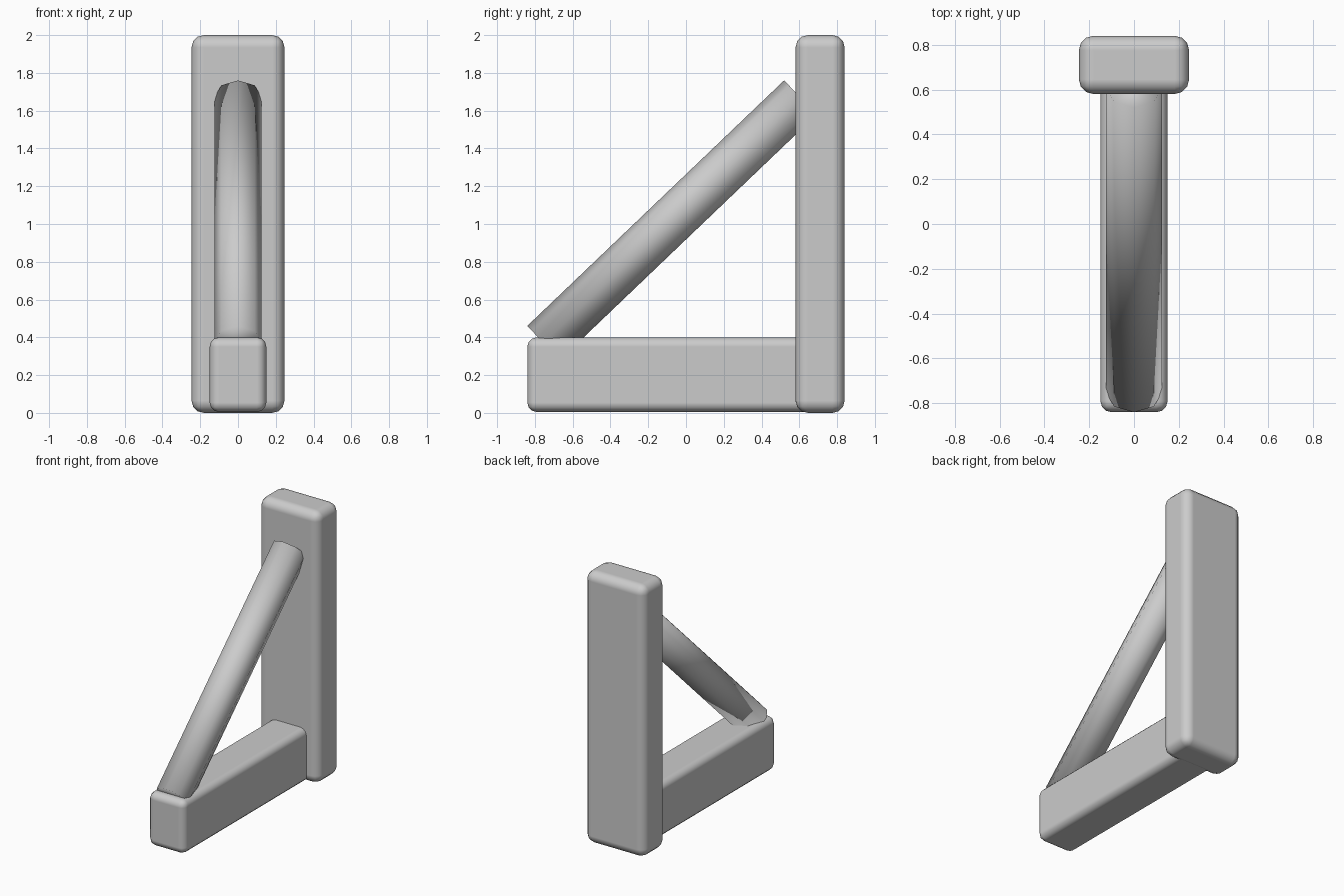
import bpy
from mathutils import Vector

if "Cube" in bpy.data.objects:
    bpy.data.objects.remove(bpy.data.objects["Cube"])

grey = bpy.data.materials.new("light_grey")
grey.diffuse_color = (0.6, 0.6, 0.6, 1)
grey.use_nodes = True
grey.node_tree.nodes["Principled BSDF"].inputs["Base Color"].default_value = grey.diffuse_color


def rounded_block(name, lo, hi, width):
    lo, hi = Vector(lo), Vector(hi)
    bpy.ops.mesh.primitive_cube_add(size=1, location=(lo + hi) / 2)
    ob = bpy.context.object
    ob.name = name
    ob.scale = hi - lo
    bpy.ops.object.transform_apply(location=False, rotation=False, scale=True)
    ob.data.materials.append(grey)
    bpy.ops.object.shade_smooth()
    bevel = ob.modifiers.new("rounded_edges", 'BEVEL')
    bevel.width = width
    bevel.segments = 3
    bevel.harden_normals = True
    return ob


# Upright post and horizontal arm
rounded_block("post", (-0.246, 0.58, 0), (0.246, 0.84, 2), 0.065)
rounded_block("arm", (-0.15, -0.84, 0.005), (0.15, 0.68, 0.4), 0.05)

# Eight-sided diagonal brace, smooth shaded over its end caps
low, high = Vector((0, -0.754, 0.37)), Vector((0, 0.606, 1.67))
axis = high - low
bpy.ops.mesh.primitive_cylinder_add(vertices=8, radius=0.125, depth=axis.length,
                                    location=(low + high) / 2)
brace = bpy.context.object
brace.name = "brace"
brace.rotation_mode = 'QUATERNION'
brace.rotation_quaternion = Vector((0, 0, 1)).rotation_difference(axis)
brace.data.materials.append(grey)
bpy.ops.object.shade_smooth()
